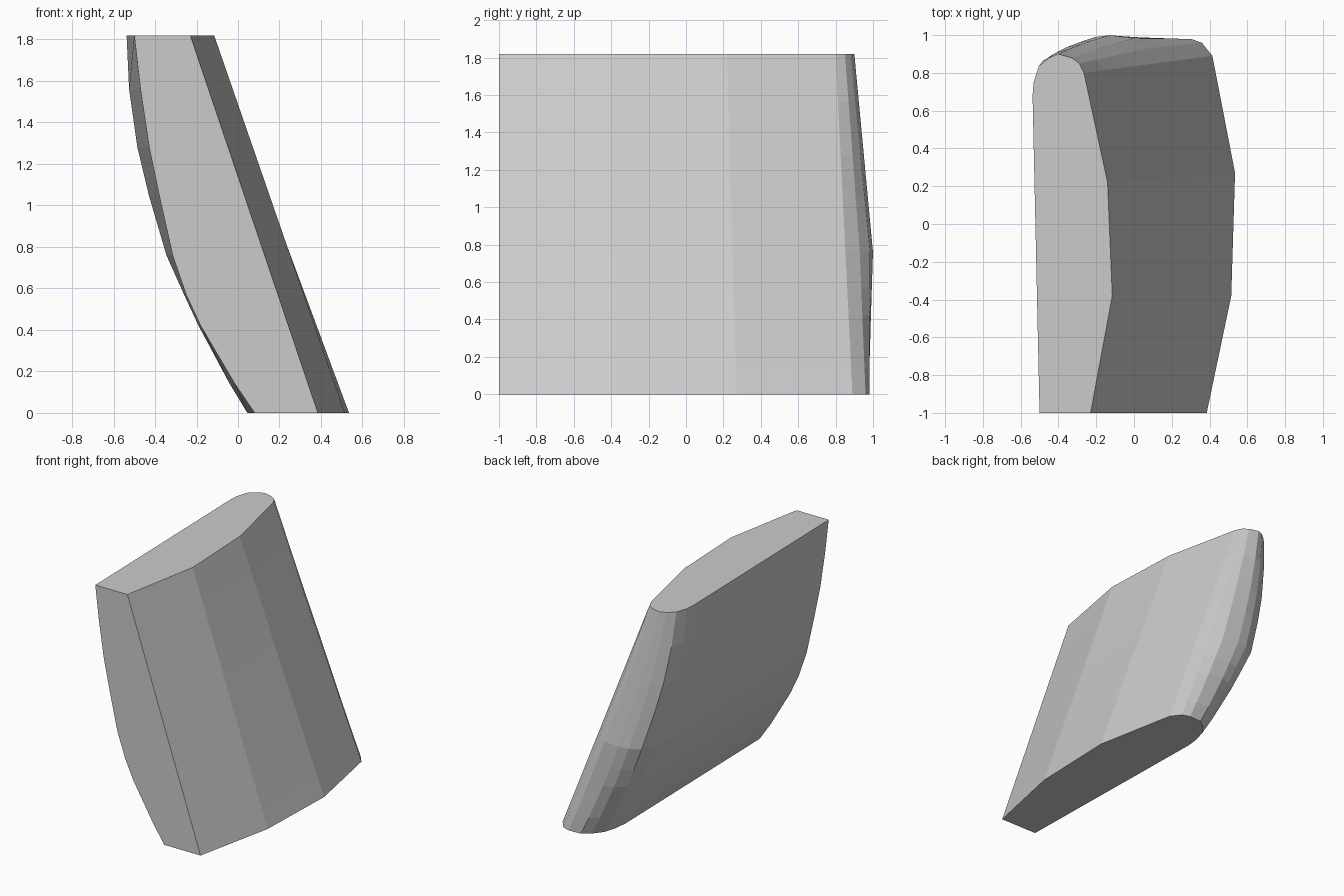
import bpy
import bmesh

if "Cube" in bpy.data.objects:
    bpy.data.objects.remove(bpy.data.objects["Cube"])

HEIGHT = 1.82


def mix(a, b, t):
    return a + (b - a) * t


# Levels: height, x of the front-left edge, x of the outermost left edge
LEVELS = [
    (0.00, 0.080, 0.045), (0.14, -0.015, -0.040), (0.42, -0.180, -0.190),
    (0.57, -0.250, -0.260), (0.76, -0.315, -0.345), (1.05, -0.380, -0.430),
    (1.28, -0.428, -0.485), (1.56, -0.470, -0.525), (1.82, -0.500, -0.537),
]

# Straight right side: bottom x, bottom y, top x, top y
RIGHT = [
    (0.385, -1.00, -0.230, -1.00), (0.515, -0.38, -0.115, -0.38),
    (0.535, 0.27, -0.140, 0.22), (0.415, 0.89, -0.265, 0.80),
]

# Rounded back: bottom width fraction, bottom y, top fraction, top y, bulge
BACK = [
    (0.85, 0.96, 0.91, 0.850, 0.015), (0.69, 0.98, 0.76, 0.880, 0.045),
    (0.42, 0.975, 0.50, 0.900, 0.056), (0.26, 0.93, 0.32, 0.880, 0.080),
    (0.11, 0.86, 0.12, 0.835, 0.100), (0.03, 0.76, 0.02, 0.750, 0.090),
    (0.00, 0.66, 0.00, 0.680, 0.060),
]


def section(z, front_x, left_x):
    """Outline of the body at one height, anticlockwise from front left."""
    t = z / HEIGHT
    bulge = z / 0.76 if z < 0.76 else (HEIGHT - z) / (HEIGHT - 0.76)
    pts = [(front_x, -1.0, z)]
    pts += [(mix(a, c, t), mix(b, d, t), z) for a, b, c, d in RIGHT]
    right_x = pts[-1][0]
    for u0, y0, u1, y1, k in BACK:
        pts.append((mix(left_x, right_x, mix(u0, u1, t)),
                    mix(y0, y1, t) + k * bulge, z))
    return pts


# Leaning body lofted through the sections
bm = bmesh.new()
rings = [[bm.verts.new(p) for p in section(*lv)] for lv in LEVELS]
for low, high in zip(rings, rings[1:]):
    for i in range(len(low)):
        j = (i + 1) % len(low)
        bm.faces.new((low[i], low[j], high[j], high[i]))
bm.faces.new(rings[-1])
bm.faces.new(rings[0][::-1])
bmesh.ops.recalc_face_normals(bm, faces=bm.faces)

mesh = bpy.data.meshes.new("leaning_body")
bm.to_mesh(mesh)
bm.free()
body = bpy.data.objects.new("leaning_body", mesh)
bpy.context.collection.objects.link(body)

# Plain grey finish
grey = bpy.data.materials.new("light_grey")
grey.diffuse_color = (0.6, 0.6, 0.6, 1.0)
grey.use_nodes = True
grey.node_tree.nodes["Principled BSDF"].inputs["Base Color"].default_value = grey.diffuse_color
mesh.materials.append(grey)
